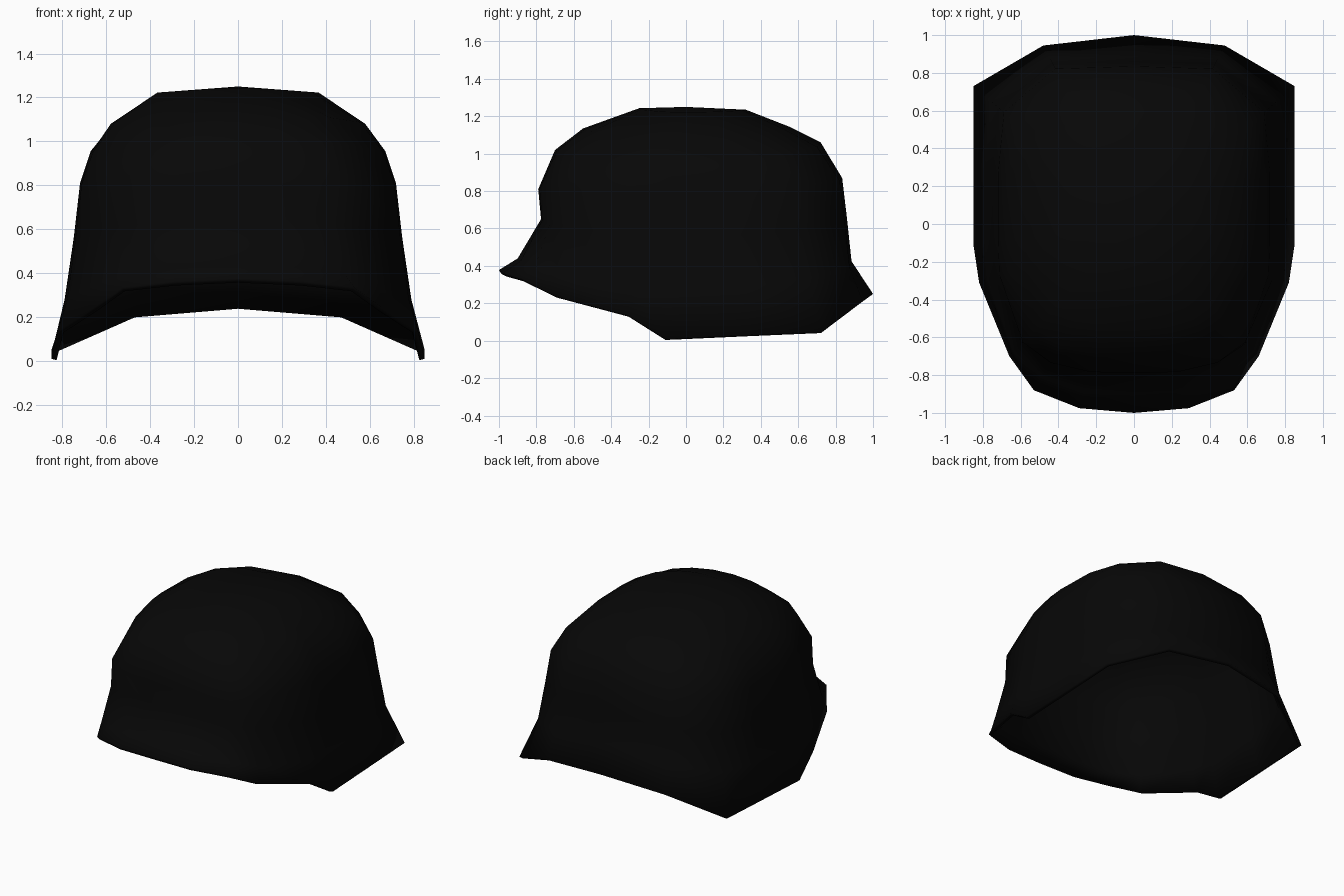
import bpy, bmesh, math

if "Cube" in bpy.data.objects:
    bpy.data.objects.remove(bpy.data.objects["Cube"])

mat = bpy.data.materials.new("near black")
mat.diffuse_color = (0.0021, 0.0021, 0.0021, 1)
mat.use_nodes = True
mat.node_tree.nodes["Principled BSDF"].inputs["Base Color"].default_value = mat.diffuse_color

# right half of the flared rim, back centre to front centre
half = [(0, 1, .25), (.48, .945, .21), (.85, .73, .05), (.85, .32, .03),
        (.85, -.11, .01), (.82, -.31, .135), (.66, -.70, .24),
        (.53, -.88, .335), (.29, -.975, .365), (0, -1, .378)]
rim = half + [(-x, y, z) for x, y, z in half[-2:0:-1]]

# wall rings: half width, front y, back y, front z, side z, back z, front and back squareness
rings = [(.79, .90, .885, .44, .26, .425, 2.8, 5),
         (.748, .775, .86, .65, .55, .66, 3.2, 5),
         (.72, .79, .835, .81, .80, .87, 3.2, 4.8),
         (.675, .70, .72, 1.02, .94, 1.06, 2.8, 3.7),
         (.58, .55, .55, 1.135, 1.08, 1.145, 2.5, 2.7),
         (.37, .25, .32, 1.243, 1.222, 1.235, 2.3, 2.3)]

bm = bmesh.new()
loops = [[bm.verts.new(p) for p in rim]]
for a, yf, yb, zf, zs, zb, nf, nb in rings:
    loop = []
    for x, y, _ in rim:
        t = math.atan2(y, x)
        c, s = math.cos(t), math.sin(t)
        b, z, n = (yb, zb, nb) if s > 0 else (yf, zf, nf)
        r = (abs(c / a) ** n + abs(s / b) ** n) ** (-1 / n)
        loop.append(bm.verts.new((r * c, r * s, zs + (z - zs) * s * s)))
    loops.append(loop)

count = len(rim)
for lo, hi in zip(loops, loops[1:]):
    for i in range(count):
        j = (i + 1) % count
        bm.faces.new((lo[i], hi[i], hi[j], lo[j]))
# crown
apex = bm.verts.new((0, 0, 1.25))
for i in range(count):
    bm.faces.new((loops[-1][i], apex, loops[-1][(i + 1) % count]))
bm.normal_update()
if sum(f.normal.z for f in apex.link_faces) < 0:
    bmesh.ops.reverse_faces(bm, faces=bm.faces)
for f in bm.faces:
    f.smooth = True

mesh = bpy.data.meshes.new("helmet_shell")
bm.to_mesh(mesh)
bm.free()
mesh.materials.append(mat)
helmet = bpy.data.objects.new("helmet_shell", mesh)
bpy.context.collection.objects.link(helmet)

# thin open shell
shell = helmet.modifiers.new("thickness", 'SOLIDIFY')
shell.thickness = 0.025
shell.offset = -1
